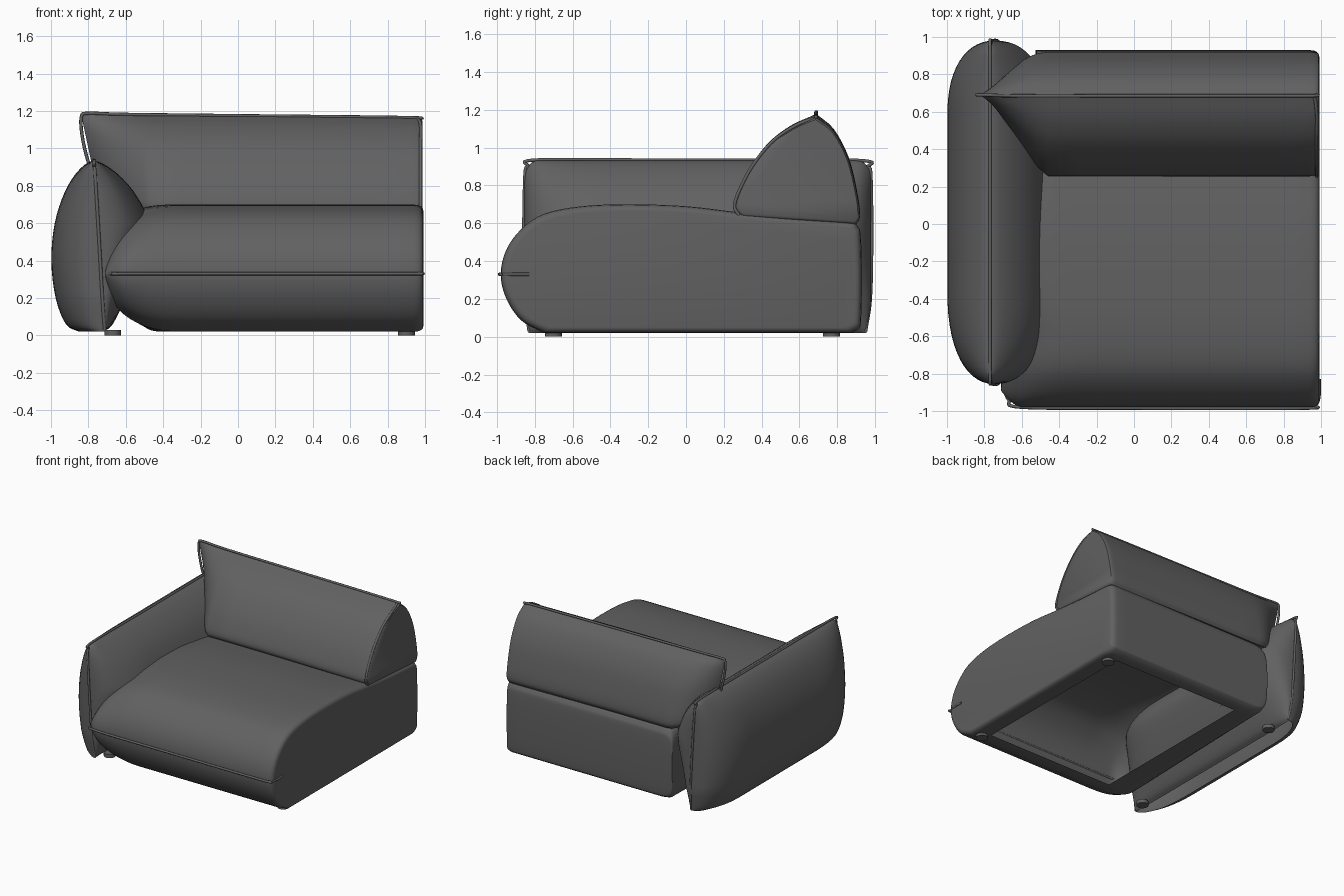
import bpy, bmesh, math
from mathutils import Vector

cube = bpy.data.objects.get("Cube")
if cube:
    bpy.data.objects.remove(cube, do_unlink=True)


def material(name, value):
    mat = bpy.data.materials.new(name)
    mat.use_nodes = True
    color = (value, value, value, 1)
    mat.diffuse_color = color
    mat.node_tree.nodes["Principled BSDF"].inputs["Base Color"].default_value = color
    return mat


fabric = material("charcoal fabric", 0.12)


def clamp(v):
    return max(0.0, min(1.0, v))


def spline(points, steps=4):
    """Smooth open curve through the points."""
    p = [Vector(q) for q in points]
    p = [p[0] * 2 - p[1]] + p + [p[-1] * 2 - p[-2]]
    out = []
    for i in range(1, len(p) - 2):
        a, b, c, d = p[i - 1:i + 3]
        for s in range(steps):
            t = s / steps
            out.append(0.5 * (b * 2 + (c - a) * t + (a * 2 - b * 5 + c * 4 - d) * t ** 2
                              + (b * 3 - a - c * 3 + d) * t ** 3))
    return out + [p[-2]]


def pinch(d, power):
    """Rounded cushion thickness: 0 at the seam (d=0), 1 once d reaches 1."""
    return max(0.0, 1 - (1 - clamp(d)) ** power) ** (1 / power)


def eased(a, b, n):
    """Stations from a to b, packed tightly towards a."""
    return [a + (b - a) * (i / n) ** 2 for i in range(n + 1)]


def even(a, b, n):
    return [a + (b - a) * i / n for i in range(n + 1)]


def loft(name, sections, closed=True, cap_end=False, hole=None):
    bm = bmesh.new()
    rings = [[bm.verts.new(co) for co in sec] for sec in sections]
    count = len(rings[0])
    for r0, r1 in zip(rings, rings[1:]):
        for j in range(count if closed else count - 1):
            k = (j + 1) % count
            quad = (r0[j], r0[k], r1[k], r1[j])
            center = sum((v.co for v in quad), Vector()) / 4
            if hole is None or not hole(center):
                bm.faces.new(quad)
    if cap_end:
        bm.faces.new(rings[-1])
    bmesh.ops.remove_doubles(bm, verts=bm.verts, dist=0.0002)
    bmesh.ops.dissolve_degenerate(bm, edges=bm.edges, dist=0.0001)
    bmesh.ops.recalc_face_normals(bm, faces=bm.faces)
    mesh = bpy.data.meshes.new(name)
    bm.to_mesh(mesh)
    bm.free()
    obj = bpy.data.objects.new(name, mesh)
    bpy.context.collection.objects.link(obj)
    mesh.materials.append(fabric)
    bpy.ops.object.select_all(action="DESELECT")
    obj.select_set(True)
    bpy.context.view_layer.objects.active = obj
    bpy.ops.object.shade_smooth_by_angle(angle=math.radians(45))
    return obj


def piping(name, points):
    curve = bpy.data.curves.new(name, "CURVE")
    curve.dimensions = "3D"
    curve.bevel_depth = 0.009
    curve.bevel_resolution = 2
    curve.use_fill_caps = True
    path = spline(points, 6)
    line = curve.splines.new("POLY")
    line.points.add(len(path) - 1)
    for pt, co in zip(line.points, path):
        pt.co = (*co, 1)
    curve.materials.append(fabric)
    obj = bpy.data.objects.new(name, curve)
    bpy.context.collection.objects.link(obj)


# Seat: side profile (y, z), pinched to a seam on the arm side, hollow underneath
seat_profile = spline([(-.75, .02), (-.87, .085), (-.95, .2), (-.98, .33), (-.95, .46),
                       (-.87, .57), (-.75, .65), (-.55, .69), (-.3, .7), (0, .69),
                       (.3, .655), (.6, .625), (.86, .607), (.91, .58), (.925, .52),
                       (.93, .3), (.925, .08), (.91, .04), (.87, .02)])
seat_profile += [Vector((.81, .02)), Vector((-.65, .02))]


def seat_section(x, inset=0):
    section = []
    u = clamp((-.3 - x) / .41)
    for y, z in seat_profile:
        back = clamp((y + .6) / 1.0)
        f = pinch(1 - u, 2.2 + 4 * back)
        px = x if x > -.3 else -.3 - .41 * u * (1 - .45 * back)
        corner = .09 * clamp((u - .7) / .3) ** 2 * clamp(-y)
        pz = .33 + (z - .33) * f * (1 - 2.4 * inset)
        section.append((px, y * (1 - inset) + corner, pz))
    return section


seat_sections = [seat_section(x) for x in eased(-.71, -.3, 14) + even(-.15, .85, 6) + [.94]]
seat_sections += [seat_section(x, i) for x, i in
                  ((.965, .004), (.98, .013), (.988, .025), (.991, .04))]
loft("seat", seat_sections, cap_end=True,
     hole=lambda c: c.z < .025 and -.3 < c.x < .85 and -.65 < c.y < .81)
piping("seat_piping", [(-.7, -.86, .33), (-.67, -.94, .33), (-.6, -.98, .33), (0, -.985, .33),
                       (.9, -.985, .33), (.965, -.97, .33), (.988, -.93, .33), (.99, -.83, .33)])

# Back cushion: wedge profile (y, z) that narrows to a vertical seam over the arm
back_front = spline([(.29, .645), (.255, .69), (.28, .78), (.34, .9), (.44, 1.03),
                     (.56, 1.12), (.685, 1.175)])
back_rear = spline([(.685, 1.175), (.78, 1.1), (.86, .95), (.905, .77), (.92, .65), (.9, .605)])
back_profile = back_front + back_rear[1:]


def back_section(x, inset=0):
    u = clamp((-.46 - x) / .38)
    section = []
    for y, z in back_profile:
        t = 1 - (u ** 1.25 if y < .69 else u ** 2)
        py = .69 + (y - .69) * t * (1 - inset)
        pz = z + (1.175 - z) * .3 * u ** 2 + .012 * u
        px = x + (1.175 - z) * .15 * u
        section.append((px, py, .88 + (pz - .88) * (1 - inset) - .012 * clamp(x)))
    return section


back_sections = [back_section(x) for x in eased(-.84, -.46, 12) + even(-.3, .8, 7) + [.94]]
back_sections += [back_section(x, i) for x, i in ((.965, .008), (.98, .025), (.987, .05))]
loft("back_cushion", back_sections, cap_end=True)
end_edge = [(.977, y, z - .014) for y, z in reversed(back_front[1:-3:4])]
piping("back_piping", [(-.77, .69, .84), (-.81, .69, .96), (-.835, .69, 1.08), (-.837, .69, 1.17),
                       (-.8, .69, 1.188), (-.6, .685, 1.182), (0, .685, 1.175), (.9, .685, 1.165),
                       (.96, .68, 1.155)] + end_edge)

# Armrest: end-on profile (x, z), pinched to a seam at front and rear, open below
arm_profile = spline([(-.85, .02), (-.92, .06), (-.975, .2), (-.998, .4), (-.98, .6),
                      (-.925, .77), (-.85, .885), (-.77, .933), (-.67, .885), (-.565, .78),
                      (-.485, .64), (-.465, .54), (-.52, .38), (-.6, .2), (-.67, .06), (-.72, .02)])


def arm_section(y):
    t = min(pinch((y + .855) / .5, 2.3), pinch((.98 - y) / .4, 2.3))
    edge = clamp(min(y + .855, .98 - y) / .07)
    height = 1 - .07 * (1 - edge) ** 2
    section = []
    for x, z in arm_profile:
        seam = -.77 + .06 * (.93 - z) / .91
        pull = .03 * (1 - clamp(z / .2)) * clamp((abs(y) - .6) / .3)
        section.append((seam + (x - seam) * t, y - math.copysign(pull, y),
                        .02 + (z - .02) * height))
    return section


arm_ys = eased(-.855, -.35, 14) + even(-.1, .4, 3) + list(reversed(eased(.98, .55, 14)))
loft("armrest", [arm_section(y) for y in arm_ys], closed=False)
piping("armrest_piping", [(-.712, -.83, .03), (-.725, -.852, .2), (-.742, -.858, .5),
                          (-.763, -.852, .85), (-.768, -.835, .9), (-.77, -.78, .935),
                          (-.77, 0, .933), (-.77, .9, .933), (-.768, .96, .895),
                          (-.763, .978, .85), (-.742, .982, .5), (-.725, .975, .2),
                          (-.712, .95, .03)])

# Feet
for side, x in (("right", -.67), ("left", .9)):
    for end, y in (("front", -.7), ("rear", .77)):
        bpy.ops.mesh.primitive_cylinder_add(vertices=24, radius=.045, depth=.03,
                                            location=(x, y, .015))
        foot = bpy.context.object
        foot.name = f"{end}_{side}_foot"
        foot.data.materials.append(fabric)
        bpy.ops.object.shade_smooth_by_angle(angle=math.radians(40))
